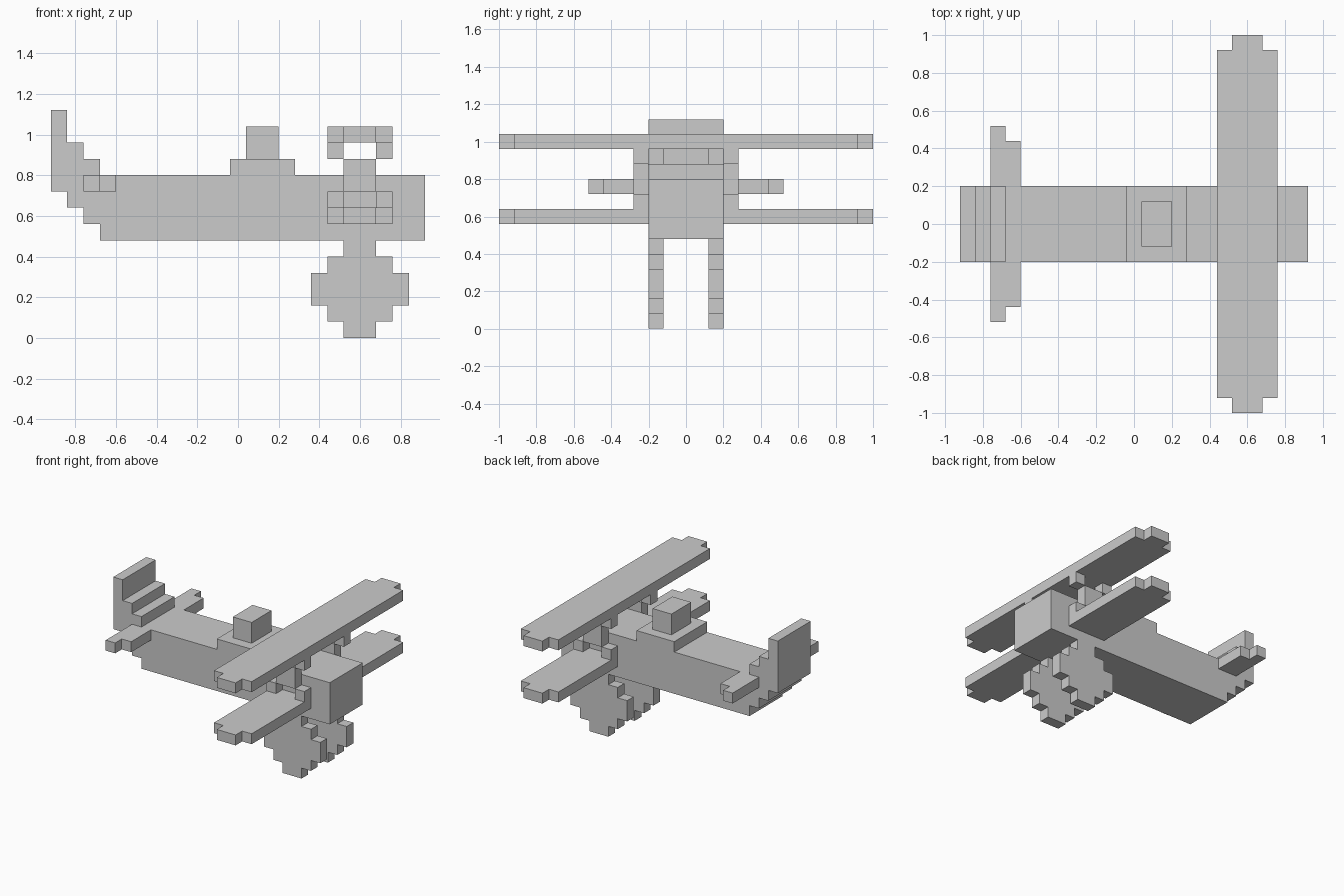
import bpy, bmesh
from mathutils import Vector

if "Cube" in bpy.data.objects:
    bpy.data.objects.remove(bpy.data.objects["Cube"])


def prism(name, profile, axis, lo, hi):
    """Extrude a 2D outline: axis 'y' takes (x, z) points, axis 'z' takes (x, y)."""
    def place(p, d):
        return Vector((p[0], d, p[1])) if axis == 'y' else Vector((p[0], p[1], d))
    bm = bmesh.new()
    face = bm.faces.new([bm.verts.new(place(p, lo)) for p in profile])
    ext = bmesh.ops.extrude_face_region(bm, geom=[face])
    top = [v for v in ext['geom'] if isinstance(v, bmesh.types.BMVert)]
    bmesh.ops.translate(bm, verts=top, vec=place((0, 0), hi - lo))
    bmesh.ops.recalc_face_normals(bm, faces=bm.faces[:])
    mesh = bpy.data.meshes.new(name)
    bm.to_mesh(mesh)
    bm.free()
    obj = bpy.data.objects.new(name, mesh)
    bpy.context.collection.objects.link(obj)
    return obj


def box(name, x, y, z):
    return prism(name, [(x[0], z[0]), (x[1], z[0]), (x[1], z[1]), (x[0], z[1])], 'y', *y)


def mirror_y(obj):
    mod = obj.modifiers.new("Mirror", 'MIRROR')
    mod.use_axis = (False, True, False)
    return obj


def wing_outline(y0):
    """Half wing with a narrower stepped tip."""
    return [(.44, y0), (.76, y0), (.76, .92), (.68, .92), (.68, 1),
            (.52, 1), (.52, .92), (.44, .92)]


# Fuselage with stepped tail and fin
prism("fuselage", [(-.68, .48), (.92, .48), (.92, .80), (-.68, .80), (-.68, .88),
                   (-.76, .88), (-.76, .96), (-.84, .96), (-.84, 1.12), (-.92, 1.12),
                   (-.92, .72), (-.84, .72), (-.84, .64), (-.76, .64), (-.76, .56),
                   (-.68, .56)], 'y', -.2, .2)

# Cockpit rim and pilot block
box("cockpit", (-.04, .28), (-.2, .2), (.80, .88))
box("pilot_head", (.04, .20), (-.12, .12), (.88, 1.04))

# Upper wing spans the body, lower wings start at its sides
half = wing_outline(.92)[2:]
prism("upper_wing", half + [(x, -y) for x, y in reversed(half)], 'z', .96, 1.04)
mirror_y(prism("lower_wing", wing_outline(.2), 'z', .56, .64))

# Wing struts: a centre post with two feet below and two arms above
mirror_y(box("strut_post", (.52, .68), (.2, .28), (.72, .88)))
for end, x in (("rear", (.44, .52)), ("front", (.68, .76))):
    mirror_y(box("strut_foot_" + end, x, (.2, .28), (.64, .72)))
    mirror_y(box("strut_arm_" + end, x, (.2, .28), (.88, .96)))

# Tailplane
mirror_y(prism("tailplane", [(-.76, .2), (-.60, .2), (-.60, .44), (-.68, .44),
                             (-.68, .52), (-.76, .52)], 'z', .72, .80))

# Blocky wheels joined to the belly by a short leg
right = [(.68, 0), (.68, .08), (.76, .08), (.76, .16), (.84, .16), (.84, .32),
         (.76, .32), (.76, .40), (.68, .40), (.68, .48)]
mirror_y(prism("wheel", right + [(1.2 - x, z) for x, z in reversed(right)], 'y', .12, .2))
